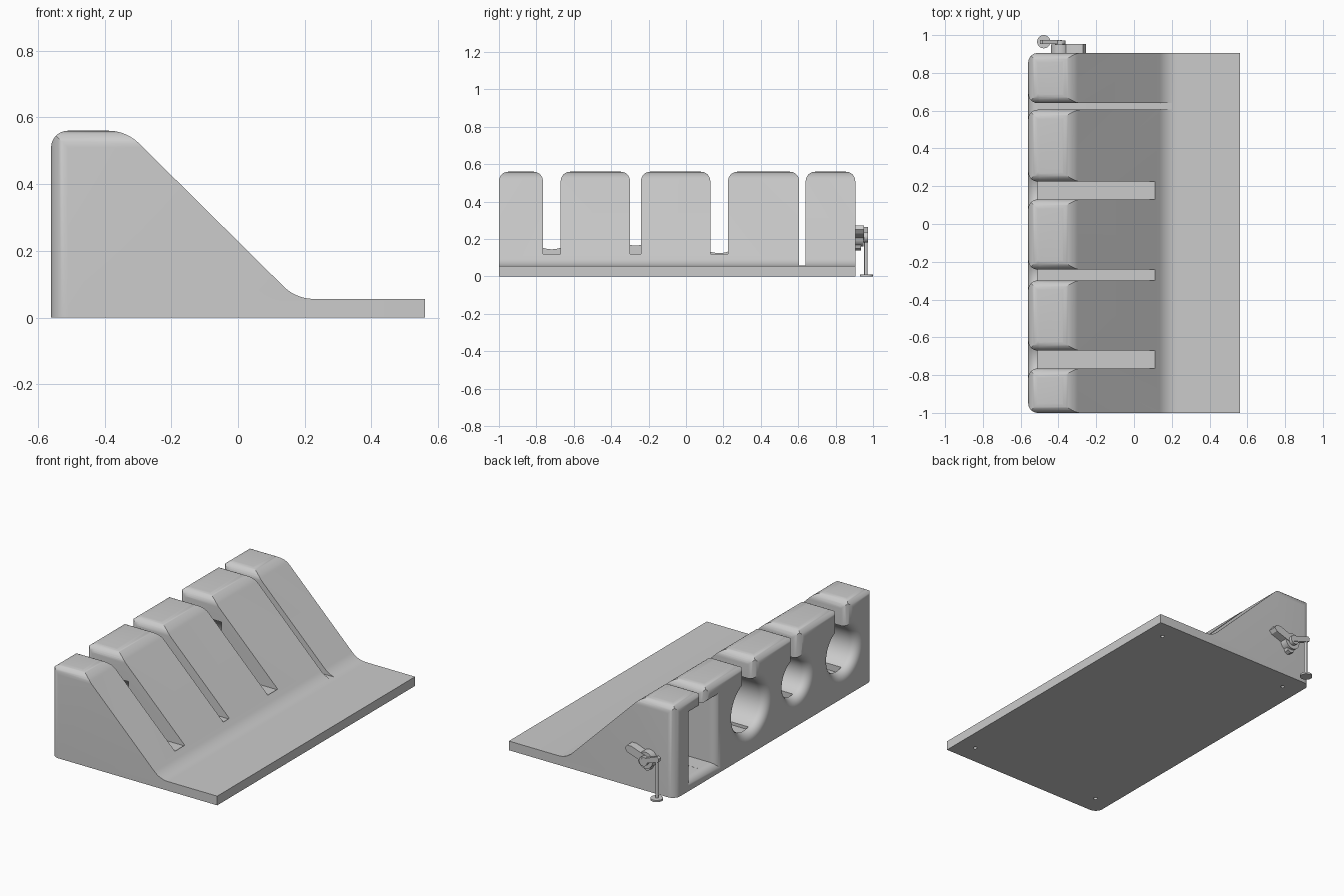
import bpy, bmesh, math
from mathutils import Vector

if "Cube" in bpy.data.objects:
    bpy.data.objects.remove(bpy.data.objects["Cube"])

R = 0.05                      # general fillet radius
Y0, Y1, H = -1.0, 0.905, 0.56
BACK, MID = -0.56, 0.28

grey = bpy.data.materials.new("plain grey")
grey.diffuse_color = (0.6, 0.6, 0.6, 1)
grey.use_nodes = True
grey.node_tree.nodes["Principled BSDF"].inputs["Base Color"].default_value = grey.diffuse_color


def arc(cx, cy, r, a0, a1, n=8):
    return [(cx + r * math.cos(math.radians(a0 + (a1 - a0) * i / n)),
             cy + r * math.sin(math.radians(a0 + (a1 - a0) * i / n))) for i in range(n + 1)]


def make(name, bm):
    bmesh.ops.recalc_face_normals(bm, faces=bm.faces)
    me = bpy.data.meshes.new(name)
    bm.to_mesh(me)
    bm.free()
    me.materials.append(grey)
    ob = bpy.data.objects.new(name, me)
    bpy.context.collection.objects.link(ob)
    return ob


def skin(name, rings):
    """Closed solid through a row of equal-length rings."""
    bm = bmesh.new()
    vs = [[bm.verts.new(p) for p in ring] for ring in rings]
    n = len(vs[0])
    for a, b in zip(vs, vs[1:]):
        for i in range(n):
            bm.faces.new((a[i], a[(i + 1) % n], b[(i + 1) % n], b[i]))
    bm.faces.new(vs[0])
    bm.faces.new(vs[-1])
    return make(name, bm)


def extrude(name, pts, axis, lo, hi):
    """Extrude a 2D outline along x (y,z points), y (x,z) or z (x,y)."""
    put = {'x': lambda p, d: (d, *p), 'y': lambda p, d: (p[0], d, p[1]),
           'z': lambda p, d: (*p, d)}[axis]
    return skin(name, [[put(p, d) for p in pts] for d in (lo, hi)])


def box(name, x0, x1, y0, y1, z0, z1):
    return extrude(name, [(x0, y0), (x1, y0), (x1, y1), (x0, y1)], 'z', z0, z1)


def disc(name, c, r, axis, lo, hi, n=32):
    return extrude(name, arc(c[0], c[1], r, 0, 360 - 360 / n, n - 1), axis, lo, hi)


# side profile of the stand: back riser, slope, front plate
s = math.radians(44.7)
r1, r2 = 0.13, 0.13
t1, t2 = r1 * math.tan(s / 2), r2 * math.tan(s / 2)
k1x = 0.225 - H
k2x = k1x + (H - 0.056) / math.tan(s)
profile = [(BACK, 0), (0.56, 0), (0.56, 0.056)]
profile += arc(k2x + t2, 0.056 + r2, r2, 270, 270 - math.degrees(s), 10)
profile += arc(k1x - t1, H - r1, r1, 90 - math.degrees(s), 90, 10)
profile += arc(BACK + R, H - R, R, 90, 180)
body = extrude("stand_body", profile, 'y', Y0, Y1)

cutters = []

# rounded back corners and top edges at both ends
for ye, d in ((Y0, 1), (Y1, -1)):
    c = ye + d * R
    vert = [(BACK + R - px, c - d * py) for px, py in arc(0, 0, R, 0, 90)]
    vert += [(BACK + R, ye - d * .1), (BACK - .1, ye - d * .1), (BACK - .1, c)]
    cutters.append(extrude("corner_cutter", vert, 'z', -.1, .7))
    top = [(c - d * px, H - R + py) for px, py in arc(0, 0, R, 0, 90)]
    top += [(c, H + .1), (ye - d * .1, H + .1), (ye - d * .1, H - R)]
    cutters.append(extrude("edge_cutter", top, 'x', -.7, .7))


def slot(yc, w, floor, xend):
    """Cable slot with rounded mouth at the top and at the back."""
    def outline(z0):
        half = [(w, z0)] + arc(w + R, H - R, R, 180, 90) + [(w + R, H + .1)]
        return [(yc + a, b) for a, b in half] + [(yc - a, b) for a, b in reversed(half)]
    cutters.append(extrude("slot_cutter", outline(floor), 'x', BACK + R, xend))
    cutters.append(extrude("slot_mouth_cutter", outline(MID), 'x', -.7, BACK + R + .01))
    half = [(BACK + R + .005, w)] + arc(BACK + R, w + R, R, 270, 180) + [(-.7, w + R)]
    pts = [(a, yc + b) for a, b in half] + [(a, yc - b) for a, b in reversed(half)]
    cutters.append(extrude("slot_flare_cutter", pts, 'z', MID, .7))


def flare(xend):
    """Depth and widening of a pocket with a rounded rim."""
    return [(-.6, R)] + [(x, R - y) for x, y in arc(BACK + R, 0, R, 180, 90)] + [(xend, 0)]


# three round pockets with slots
for yc, w, r in ((-.7175, .0475, .135), (-.27, .029, .115), (.1775, .0475, .155)):
    cutters.append(skin("round_pocket_cutter", [
        [(x, yc + a, MID + b) for a, b in arc(0, 0, r + g, 0, 352.5, 47)]
        for x, g in flare(-.27)]))
    slot(yc, w, .115, .11)

# rectangular pocket with narrow slot
yc = .6225
cutters.append(skin("square_pocket_cutter", [
    [(x, yc + sy * (.12 + g), .259 + sz * (.2 + g))
     for sy, sz in ((-1, -1), (1, -1), (1, 1), (-1, 1))] for x, g in flare(-.28)]))
slot(yc, .0175, .0585, .25)

# small screw holes underneath
for x in (-.45, .45):
    for y in (-.88, .79):
        cutters.append(disc("screw_cutter", (x, y), .011, 'z', -.05, .03, 16))

for c in cutters:
    m = body.modifiers.new("cut", 'BOOLEAN')
    m.operation, m.solver, m.object = 'DIFFERENCE', 'EXACT', c
dg = bpy.context.evaluated_depsgraph_get()
body.data = bpy.data.meshes.new_from_object(body.evaluated_get(dg))
body.modifiers.clear()
for c in cutters:
    bpy.data.objects.remove(c)

# clip on the end wall: hub, mounting block, arms, rod and foot
hx, hz = -.39, .21
parts = [body,
         disc("clip_hub", (hx, hz), .05, 'y', Y1 - .005, .95),
         disc("clip_pin", (hx, hz), .028, 'y', .94, .972),
         extrude("clip_lower_wing", [(hx - .04, hz), (hx + .04, hz), (hx + .02, .15),
                                     (hx, .14), (hx - .02, .15)], 'y', Y1 - .005, .935),
         extrude("clip_long_wing", [(hx, hz - .02), (-.27, .23), (-.255, .25), (-.27, .272),
                                    (-.3, .272), (hx, hz + .03)], 'y', Y1 - .005, .953),
         extrude("clip_arm", [(-.495, .235), (-.38, .195), (-.38, .225), (-.485, .265),
                              (-.498, .255)], 'y', .953, .974),
         disc("clip_rod", (-.478, .962), .009, 'z', .005, .25, 16),
         disc("clip_foot", (-.478, .965), .035, 'z', 0, .011)]

# smooth rounded areas, keep edges crisp
for ob in parts:
    bpy.ops.object.select_all(action='DESELECT')
    ob.select_set(True)
    bpy.context.view_layer.objects.active = ob
    bpy.ops.object.shade_smooth_by_angle(angle=math.radians(30))
